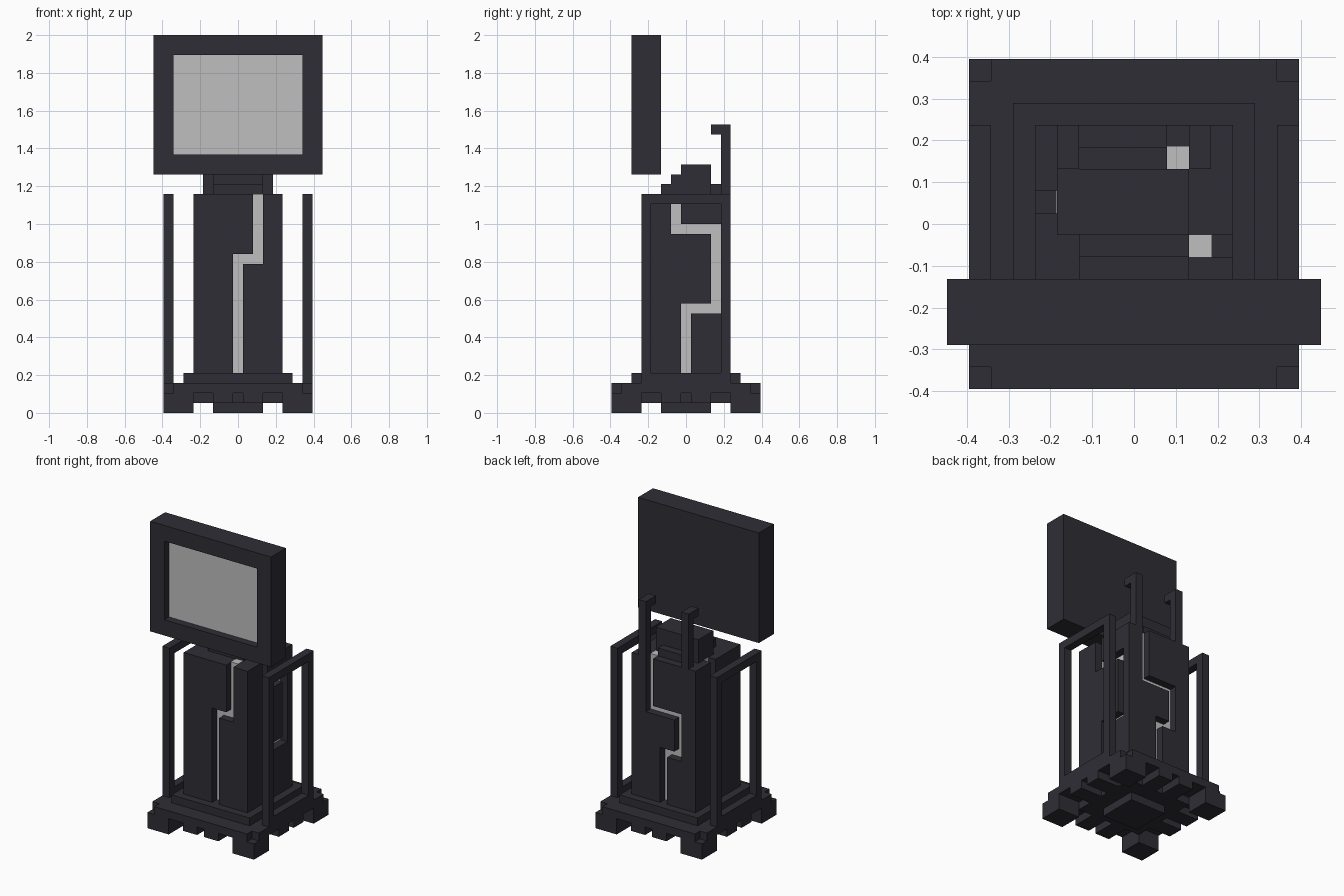
import bpy
import bmesh

cube = bpy.data.objects.get("Cube")
if cube:
    bpy.data.objects.remove(cube, do_unlink=True)

U = 2 / 38      # size of one building block
EPS = 0.04      # lift of the light strips above the groove floor


def material(name, rgb):
    m = bpy.data.materials.new(name)
    m.use_nodes = True
    m.diffuse_color = (*rgb, 1)
    m.node_tree.nodes["Principled BSDF"].inputs["Base Color"].default_value = (*rgb, 1)
    return m


DARK = material("dark slate", (0.027, 0.027, 0.036))
LIGHT = material("pale grey", (0.52, 0.52, 0.52))


def part(name, boxes, mat=DARK):
    """One object made of boxes, each given as x, y and z ranges in blocks."""
    bm = bmesh.new()
    for ranges in boxes:
        made = bmesh.ops.create_cube(bm, size=1)["verts"]
        for v in made:
            for i, (lo, hi) in enumerate(ranges):
                v.co[i] = U * (lo if v.co[i] < 0 else hi)
    mesh = bpy.data.meshes.new(name)
    bm.to_mesh(mesh)
    bm.free()
    mesh.materials.append(mat)
    obj = bpy.data.objects.new(name, mesh)
    bpy.context.collection.objects.link(obj)
    return obj


def sq(r):
    return (-r, r)


# Stepped base: plate with notched corners, feet and underside blocks
part("base_plate", [(sq(7.5), sq(6.5), (2, 3)),
                    (sq(6.5), (6.5, 7.5), (2, 3)),
                    (sq(6.5), (-7.5, -6.5), (2, 3))])
part("base_step", [(sq(5.5), sq(5.5), (3, 4))])
part("base_underside", [(sq(4.5), sq(4.5), (1, 2)), (sq(2.5), sq(2.5), (0, 1))])
OUTER = [(-7.5, -4.5), (4.5, 7.5)]
part("base_feet", [(a, b, (0, 2)) for a in OUTER for b in OUTER])
TABS = [(-2.5, -0.5), (0.5, 2.5)]
part("base_tabs", [(t, o, (1, 2)) for t in TABS for o in OUTER]
     + [(o, t, (1, 2)) for t in TABS for o in OUTER])

# Tower core
part("tower_core", [(sq(3.5), sq(3.5), (4, 22))])


def orient(side, along, depth, z):
    """Place a box on one side of the tower."""
    if side in ("front", "left"):
        depth = (-depth[1], -depth[0])
    return (along, depth, z) if side in ("front", "back") else (depth, along, z)


def tower_side(side, lanes, jogs):
    """Cladding split by a stepped groove, with a light strip on its floor.
    lanes: groove centres from the bottom up; jogs: heights of the steps."""
    levels = [4] + [h for j in jogs for h in (j, j + 1)] + [22]
    edge = 4.5 if side in ("front", "back") else 3.5
    panels, strips = [], []
    for i, (z0, z1) in enumerate(zip(levels, levels[1:])):
        near = lanes[i // 2: i // 2 + 1 + i % 2]
        lo, hi = min(near) - 0.5, max(near) + 0.5
        panels += [orient(side, (-edge, lo), (3.5, 4.5), (z0, z1)),
                   orient(side, (hi, edge), (3.5, 4.5), (z0, z1))]
        top = z1 + EPS if z1 == 22 else z1
        strips.append(orient(side, (lo, hi), (2.5, 3.5 + EPS), (z0, top)))
    part(side + "_cladding", panels)
    part(side + "_light_strip", strips, LIGHT)


tower_side("front", [0, 2], [15])
tower_side("right", [0, 3, -1], [10, 18])
tower_side("back", [0, -2, 2], [10, 15])
tower_side("left", [0, 1], [15])

# Stepped cap on the tower
part("cap_block", [((-3.5, 2.5), (-0.5, 2.5), (22, 25))])
part("cap_steps", [(sq(2.5), (-1.5, -0.5), (22, 24)),
                   (sq(2.5), (-2.5, -1.5), (22, 23)),
                   ((-2.5, 1.5), (2.5, 3.5), (22, 23))])

# Mirrored side frames and hooked rods
for name, s in (("left", 1), ("right", -1)):
    x = tuple(sorted((6.5 * s, 7.5 * s)))
    part(name + "_frame", [(x, (-4.5, -3.5), (3, 22)), (x, (3.5, 4.5), (3, 22)),
                           (x, sq(3.5), (21, 22)), (x, sq(3.5), (3, 4))])
    x = tuple(sorted((2.5 * s, 3.5 * s)))
    part(name + "_hooked_rod", [(x, (3.5, 4.5), (22, 29)),
                                (x, (2.5, 3.5), (28, 29))])

# Display with a recessed panel
part("display_back", [(sq(8.5), (-4.5, -2.5), (24, 38))])
part("display_bezel", [(sq(8.5), (-5.5, -4.5), (24, 26)),
                       (sq(8.5), (-5.5, -4.5), (36, 38)),
                       ((-8.5, -6.5), (-5.5, -4.5), (26, 36)),
                       ((6.5, 8.5), (-5.5, -4.5), (26, 36))])
part("display_panel", [(sq(6.5), (-4.5 - EPS, -4.5), (26, 36))], LIGHT)
